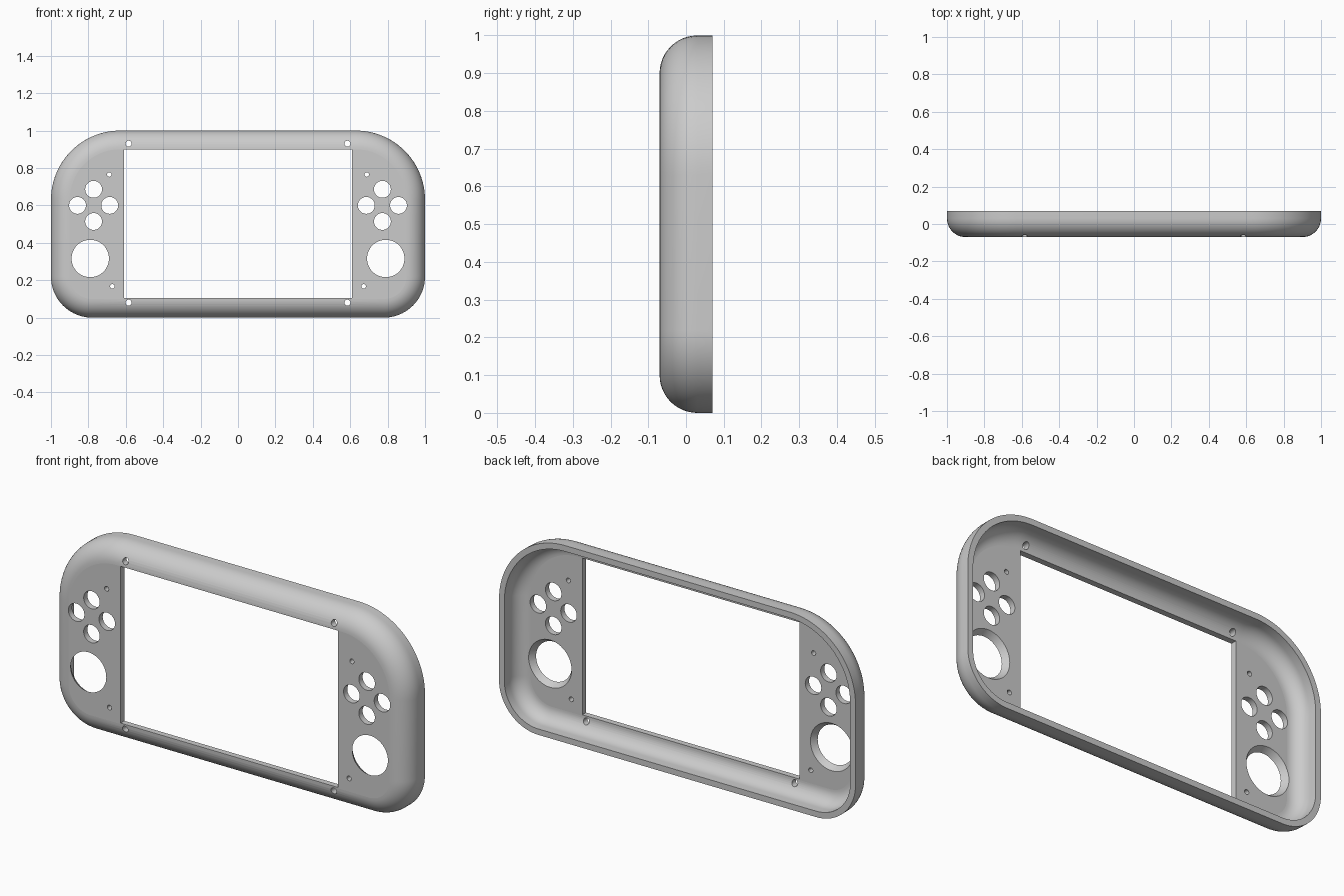
import bpy
import bmesh
from math import cos, sin, pi
from mathutils import Matrix, Vector

old = bpy.data.objects.get("Cube")
if old:
    bpy.data.objects.remove(old)

FRONT, BACK = -0.07, 0.07      # depth limits
WALL, ROUND = 0.03, 0.10       # shell thickness and outer edge radius
TOP_R, LOW_R = 0.37, 0.22      # outline corner radii
SEG, STEPS = 24, 12

grey = bpy.data.materials.new("light grey plastic")
grey.use_nodes = True
colour = (0.6, 0.6, 0.6, 1)
grey.diffuse_color = colour
grey.node_tree.nodes["Principled BSDF"].inputs["Base Color"].default_value = colour


def outline(inset, y):
    """Rounded outline, larger radius at the top corners."""
    points = []
    for sx, z, r, start in ((1, 1, TOP_R, 0), (-1, 1, TOP_R, 1),
                            (-1, 0, LOW_R, 2), (1, 0, LOW_R, 3)):
        cx = sx * (1 - r)
        cz = z - r if z else r
        for i in range(SEG + 1):
            a = (start + i / SEG) * pi / 2
            points.append(Vector((cx + (r - inset) * cos(a), y, cz + (r - inset) * sin(a))))
    return points


def edge_round(inset, front, radius):
    """Quarter-round profile from the flat face out to the side wall."""
    return [(inset + radius * (1 - sin(t)), front + radius * (1 - cos(t)))
            for t in (i / STEPS * pi / 2 for i in range(STEPS + 1))]


def make_object(name, bm):
    bmesh.ops.recalc_face_normals(bm, faces=bm.faces)
    mesh = bpy.data.meshes.new(name)
    bm.to_mesh(mesh)
    bm.free()
    mesh.materials.append(grey)
    obj = bpy.data.objects.new(name, mesh)
    bpy.context.collection.objects.link(obj)
    return obj


# Hollow shell: outer skin, back rim, inner skin
profile = edge_round(0, FRONT, ROUND) + [(0, BACK), (WALL, BACK)]
profile += reversed(edge_round(WALL, FRONT + WALL, ROUND - WALL))
bm = bmesh.new()
rings = [[bm.verts.new(p) for p in outline(*step)] for step in profile]
for a, b in zip(rings, rings[1:]):
    for i in range(len(a)):
        j = (i + 1) % len(a)
        bm.faces.new((a[i], a[j], b[j], b[i]))
bm.faces.new(rings[0])
bm.faces.new(rings[-1])
shell = make_object("front_shell", bm)

# Cutters: screen window, button holes, flared stick holes, screw holes
bm = bmesh.new()
LOW, HIGH, HALF = 0.105, 0.90, 0.61
bmesh.ops.create_cube(bm, size=1, matrix=Matrix.Translation((0, 0, (LOW + HIGH) / 2))
                      @ Matrix.Diagonal((2 * HALF, 0.5, HIGH - LOW, 1)))


def hole(x, z, r, flare=0.0):
    depth, mid = 0.10, -0.055
    back = r + flare * (mid + depth / 2 - FRONT)
    front = r - flare * (FRONT - mid + depth / 2)
    for side in (-1, 1):
        bmesh.ops.create_cone(bm, cap_ends=True, segments=48 if r > 0.03 else 24,
                              radius1=back, radius2=front, depth=depth,
                              matrix=Matrix.Translation((side * x, mid, z))
                              @ Matrix.Rotation(pi / 2, 4, 'X'))


for dx, dz in ((1, 0), (-1, 0), (0, 1), (0, -1)):
    hole(0.772 + dx * 0.086, 0.60 + dz * 0.086, 0.045)
hole(0.79, 0.316, 0.10, flare=0.67)
for x, z, r in ((0.585, 0.93, 0.016), (0.585, 0.08, 0.016),
                (0.688, 0.765, 0.012), (0.672, 0.167, 0.012)):
    hole(x, z, r)
cutter = make_object("opening_cutter", bm)
cutter.hide_render = True

cut = shell.modifiers.new("openings", 'BOOLEAN')
cut.operation = 'DIFFERENCE'
cut.solver = 'EXACT'
cut.object = cutter

bpy.ops.object.select_all(action='DESELECT')
shell.select_set(True)
bpy.context.view_layer.objects.active = shell
bpy.ops.object.modifier_apply(modifier=cut.name)
bpy.data.objects.remove(cutter)

# Smooth rounds, flat front and back planes
bpy.ops.object.shade_smooth_by_angle(angle=pi / 6)
for face in shell.data.polygons:
    if abs(face.normal.y) > 0.9995:
        face.use_smooth = False
